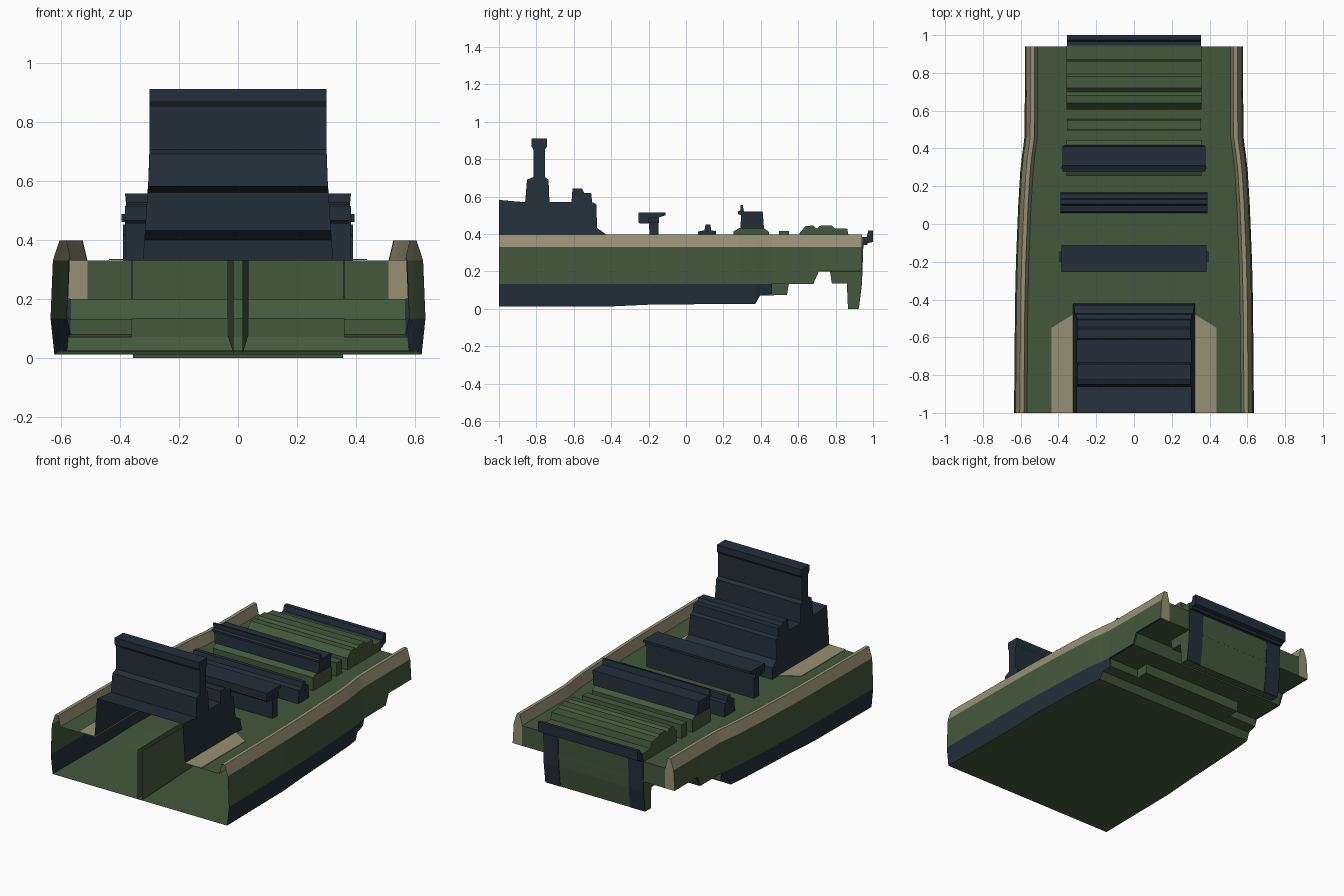
import bpy, bmesh

if "Cube" in bpy.data.objects:
    bpy.data.objects.remove(bpy.data.objects["Cube"])

def material(name, rgb):
    m = bpy.data.materials.new(name)
    m.diffuse_color = (*rgb, 1)
    m.use_nodes = True
    m.node_tree.nodes["Principled BSDF"].inputs["Base Color"].default_value = m.diffuse_color
    return m

GREEN = material("olive green", (0.058, 0.096, 0.046))
NAVY = material("dark navy", (0.0175, 0.0285, 0.041))
TAN = material("sand tan", (0.300, 0.278, 0.172))

def finish(name, bm, mats):
    bmesh.ops.recalc_face_normals(bm, faces=bm.faces)
    me = bpy.data.meshes.new(name)
    bm.to_mesh(me)
    bm.free()
    for m in mats:
        me.materials.append(m)
    ob = bpy.data.objects.new(name, me)
    bpy.context.collection.objects.link(ob)
    return ob

def extrude_profile(name, pts, width, mat, x0=None, skip=()):
    """Spread a (y, z) profile across x; width is a number or a function of z.
    Profile edges listed in skip are left open."""
    w = width if callable(width) else (lambda z: width)
    bm = bmesh.new()
    right = [bm.verts.new((w(z), y, z)) for y, z in pts]
    left = [bm.verts.new((-w(z) if x0 is None else x0, y, z)) for y, z in pts]
    n = len(pts)
    bm.faces.new(right)
    bm.faces.new(left[::-1])
    for i in range(n):
        if i not in skip:
            j = (i + 1) % n
            bm.faces.new((right[i], left[i], left[j], right[j]))
    return finish(name, bm, [mat])

# Hull shell, open at the front: (y, half width, bottom height)
stations = [(-1, .635, .012), (-.42, .630, .012), (-.2, .625, .022), (.1, .613, .025),
            (.28, .602, .025), (.37, .592, .025), (.395, .588, .07), (.46, .580, .08),
            (.46, .580, .132), (.68, .578, .132), (.71, .578, .2), (.94, .578, .2)]

def section(w, zb):
    zc = max(.134, zb + .001)
    return [(w - .013, zb), (w, zc), (w - .008, .33), (w - .03, .398),
            (w - .052, .398), (w - .068, .33), (.317, .33)]

bm = bmesh.new()
rows = {s: [[bm.verts.new((s * x, y, z)) for x, z in section(w, zb)]
            for y, w, zb in stations] for s in (1, -1)}
strip_mat = [1, 0, 2, 2, 2, 0]      # lower side, side, bulwark x3, deck
for k in range(len(stations) - 1):
    step = stations[k][0] == stations[k + 1][0]
    for s in (1, -1):
        a, b = rows[s][k], rows[s][k + 1]
        for i in range(6):
            if step and i > 0:
                continue
            bm.faces.new((a[i], b[i], b[i + 1], a[i + 1])).material_index = strip_mat[i]
    # bottom, and middle of the deck behind the bridge
    for i in (0, 6):
        if (i == 0) or (k > 0 and not step):
            bm.faces.new((rows[1][k][i], rows[1][k + 1][i],
                          rows[-1][k + 1][i], rows[-1][k][i]))
bmesh.ops.remove_doubles(bm, verts=bm.verts, dist=.0005)
# Transom with tan corner posts
for s in (1, -1):
    p = [bm.verts.new((s * x, .94, z)) for x, z in section(.578, .2)[:6]]
    foot = bm.verts.new((s * .51, .94, .2))
    bm.faces.new(p + [foot]).material_index = 2
c = [bm.verts.new(v) for v in ((-.51, .94, .2), (.51, .94, .2), (.51, .94, .33), (-.51, .94, .33))]
bm.faces.new(c)
finish("hull", bm, [GREEN, NAVY, TAN])

# Centre wall inside the hull, widening toward the back
bm = bmesh.new()
for s in (1, -1):
    bm.faces.new([bm.verts.new(v) for v in (
        (s * .015, -1, .013), (s * .036, .45, .08), (s * .036, .45, .33), (s * .015, -1, .33))])
finish("centre_wall", bm, [GREEN])

# Tan walkway plates beside the bridge
for s, side in ((1, "right"), (-1, "left")):
    bm = bmesh.new()
    f = bm.faces.new([bm.verts.new((s * x, y, .331)) for x, y in
                      ((.317, -1), (.437, -1), (.437, -.55), (.317, -.475))])
    r = bmesh.ops.extrude_face_region(bm, geom=[f])
    for v in r["geom"]:
        if isinstance(v, bmesh.types.BMVert):
            v.co.z += .004
    finish(side + "_walkway", bm, [TAN])

# Bridge with tower: open at the front end and underneath
bridge = [(-.42, .33), (-1, .33), (-1, .582), (-.86, .57), (-.85, .69), (-.815, .705),
          (-.815, .85), (-.827, .87), (-.827, .91), (-.742, .91), (-.742, .87), (-.755, .85),
          (-.755, .705), (-.735, .69), (-.73, .57), (-.612, .57), (-.607, .642), (-.555, .642),
          (-.545, .62), (-.507, .62), (-.502, .57), (-.48, .56), (-.475, .432), (-.43, .40)]
extrude_profile("bridge", bridge,
                lambda z: .322 - .017 * min(1, (z - .33) / .24) - (.005 if z > .6 else 0),
                NAVY, skip=(0, 1))

# Deck fittings from front to back
extrude_profile("hoist_beam", [(-.195, .33), (-.145, .33), (-.147, .488), (-.11, .50), (-.11, .515),
                               (-.255, .515), (-.255, .465), (-.245, .455), (-.197, .455)], .383, NAVY)
extrude_profile("hoist_end_pins", [(-.2, .46), (-.145, .46), (-.145, .488), (-.2, .488)], .394, NAVY)
extrude_profile("low_mount", [(.058, .33), (.065, .413), (.098, .42), (.105, .452), (.13, .452),
                              (.135, .42), (.16, .415), (.167, .33)], .39, NAVY)
extrude_profile("turret_base", [(.255, .33), (.255, .415), (.285, .432), (.415, .432),
                                (.445, .41), (.445, .33)], .358, GREEN)
extrude_profile("turret", [(.29, .43), (.295, .50), (.278, .507), (.278, .52), (.292, .527),
                           (.292, .556), (.303, .556), (.31, .52), (.41, .52), (.417, .43)],
                lambda z: .37 + .1 * (z - .43), NAVY)
extrude_profile("deck_locker", [(.495, .33), (.498, .417), (.55, .417), (.555, .33)], .355, GREEN)
extrude_profile("stern_housing", [(.607, .33), (.607, .405), (.64, .443), (.68, .445), (.70, .428),
                                  (.72, .446), (.78, .446), (.795, .43), (.862, .428), (.87, .387),
                                  (.942, .385), (.942, .33)], .357, GREEN)

# Belly step and stern ramp
extrude_profile("belly_step", [(.40, .07), (.54, .075), (.55, .133), (.40, .133)], .36, GREEN)
extrude_profile("stern_ramp", [(.77, .2), (.78, .135), (.86, .135), (.866, 0), (.92, 0),
                               (.937, .135), (.945, .34), (.945, .385), (.93, .385), (.93, .2)],
                .355, GREEN)
for s, side in ((1, "right"), (-1, "left")):
    extrude_profile(side + "_ramp_stripe", [(.92, .001), (.937, .135), (.945, .36), (.949, .36),
                                            (.941, .135), (.924, .001)], s * .356, NAVY, x0=s * .25)
    extrude_profile(side + "_inner_stripe", [(.934, .2), (.938, .2), (.938, .33), (.934, .33)],
                    s * .36, NAVY, x0=s * .25)
extrude_profile("stern_rail", [(.942, .34), (.942, .383), (.966, .385), (.975, .418), (1, .42),
                               (1, .357), (.975, .352), (.965, .34)], .355, NAVY)
